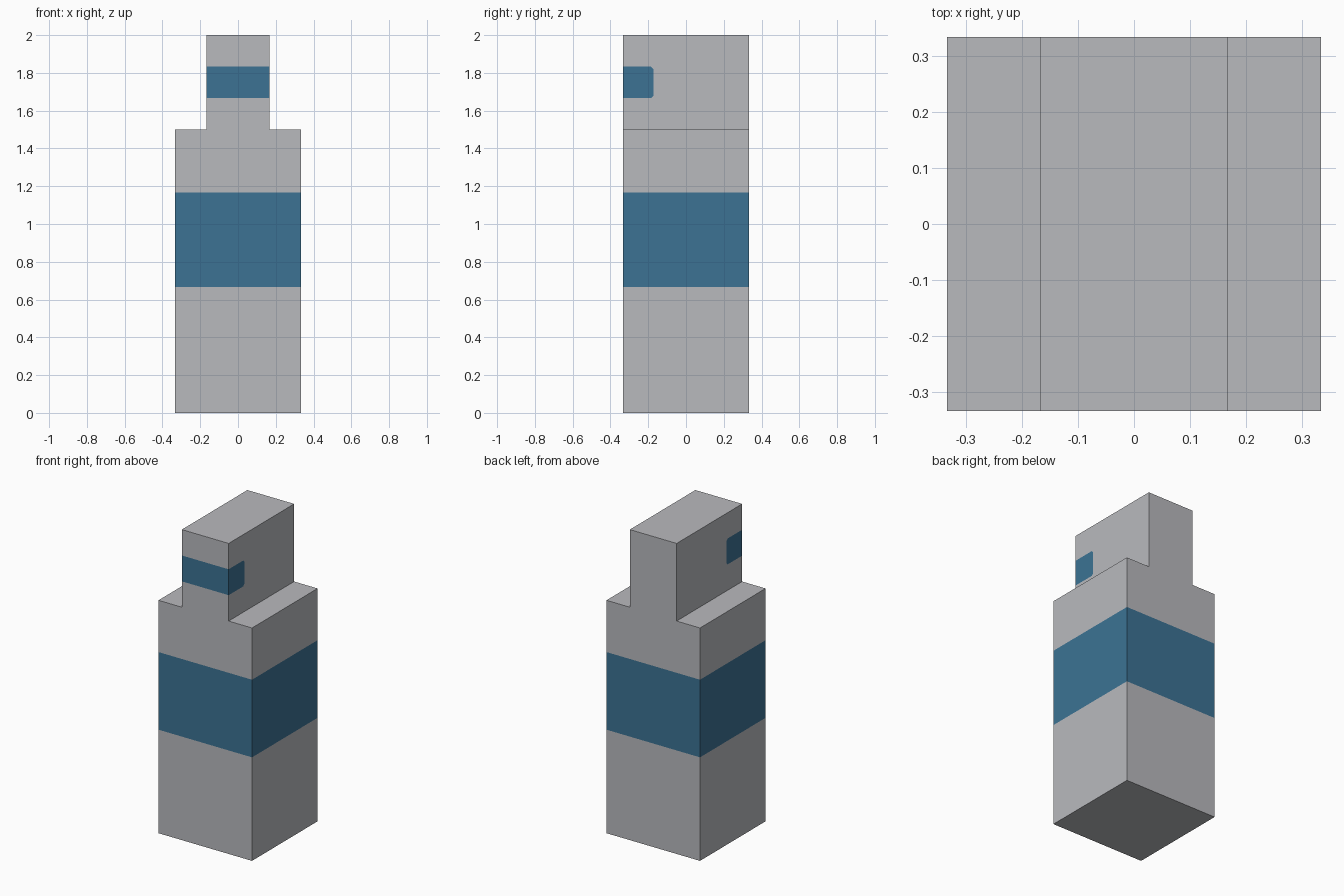
import bpy
import bmesh
from mathutils import Vector

cube = bpy.data.objects.get("Cube")
if cube:
    bpy.data.objects.remove(cube, do_unlink=True)


def material(name, rgb):
    mat = bpy.data.materials.new(name)
    mat.use_nodes = True
    mat.diffuse_color = (*rgb, 1)
    mat.node_tree.nodes["Principled BSDF"].inputs["Base Color"].default_value = (*rgb, 1)
    return mat


U = 1 / 6                              # the model's proportions are in sixths
HALF, HEAD = 2 * U, U                  # half widths of body and head
SHOULDER, TOP = 9 * U, 2.0
BAND = (4 * U, 7 * U)                  # blue band around the body
VISOR = (10 * U, 11 * U)               # blue visor around the front of the head
VISOR_END, CHAMFER = -0.172, 0.013


def cut(bm, point, normal, rule=lambda f: True):
    """Split the faces that satisfy the rule along a plane."""
    faces = [f for f in bm.faces if rule(f)]
    geom = set(faces)
    for f in faces:
        geom.update(f.edges)
        geom.update(f.verts)
    bmesh.ops.bisect_plane(bm, geom=list(geom), dist=1e-5,
                           plane_co=Vector(point), plane_no=Vector(normal))


def on_visor(f):
    z = f.calc_center_median().z
    return VISOR[0] < z < VISOR[1]


def on_visor_side(f):
    return on_visor(f) and abs(f.normal.x) > 0.9


# Stepped front profile, pushed back to full depth
profile = [(-HALF, 0), (HALF, 0), (HALF, SHOULDER), (HEAD, SHOULDER),
           (HEAD, TOP), (-HEAD, TOP), (-HEAD, SHOULDER), (-HALF, SHOULDER)]
bm = bmesh.new()
front = bm.faces.new([bm.verts.new((x, -HALF, z)) for x, z in profile])
back = bmesh.ops.extrude_face_region(bm, geom=[front])["geom"]
bmesh.ops.translate(bm, vec=(0, 2 * HALF, 0),
                    verts=[v for v in back if isinstance(v, bmesh.types.BMVert)])
if not front.is_valid or not any(
        all(abs(v.co.y + HALF) < 1e-5 for v in f.verts) for f in bm.faces):
    bmesh.ops.holes_fill(bm, edges=[e for e in bm.edges if e.is_boundary], sides=0)
bmesh.ops.recalc_face_normals(bm, faces=bm.faces[:])

# Horizontal cuts for the band and the visor
for z in BAND + VISOR:
    cut(bm, (0, 0, z), (0, 0, 1))
bm.normal_update()

# Visor ends on the sides of the head, with clipped corners
cut(bm, (0, VISOR_END, 0), (0, 1, 0), on_visor_side)
for z, sign in ((VISOR[0], -1), (VISOR[1], 1)):
    cut(bm, (0, VISOR_END - CHAMFER, z), (0, 1, sign), on_visor_side)

# Colour by height and position
corner = VISOR_END - CHAMFER
for f in bm.faces:
    c = f.calc_center_median()
    in_band = BAND[0] < c.z < BAND[1]
    in_visor = on_visor(f) and c.y < VISOR_END and all(
        (c.y - corner) + s * (c.z - z) < 0
        for z, s in ((VISOR[0], -1), (VISOR[1], 1)))
    f.material_index = int(in_band or in_visor)

mesh = bpy.data.meshes.new("body_and_head")
bm.to_mesh(mesh)
bm.free()
mesh.materials.append(material("light grey", (0.485, 0.491, 0.515)))
mesh.materials.append(material("steel blue", (0.045, 0.171, 0.296)))
figure = bpy.data.objects.new("body_and_head", mesh)
bpy.context.collection.objects.link(figure)
